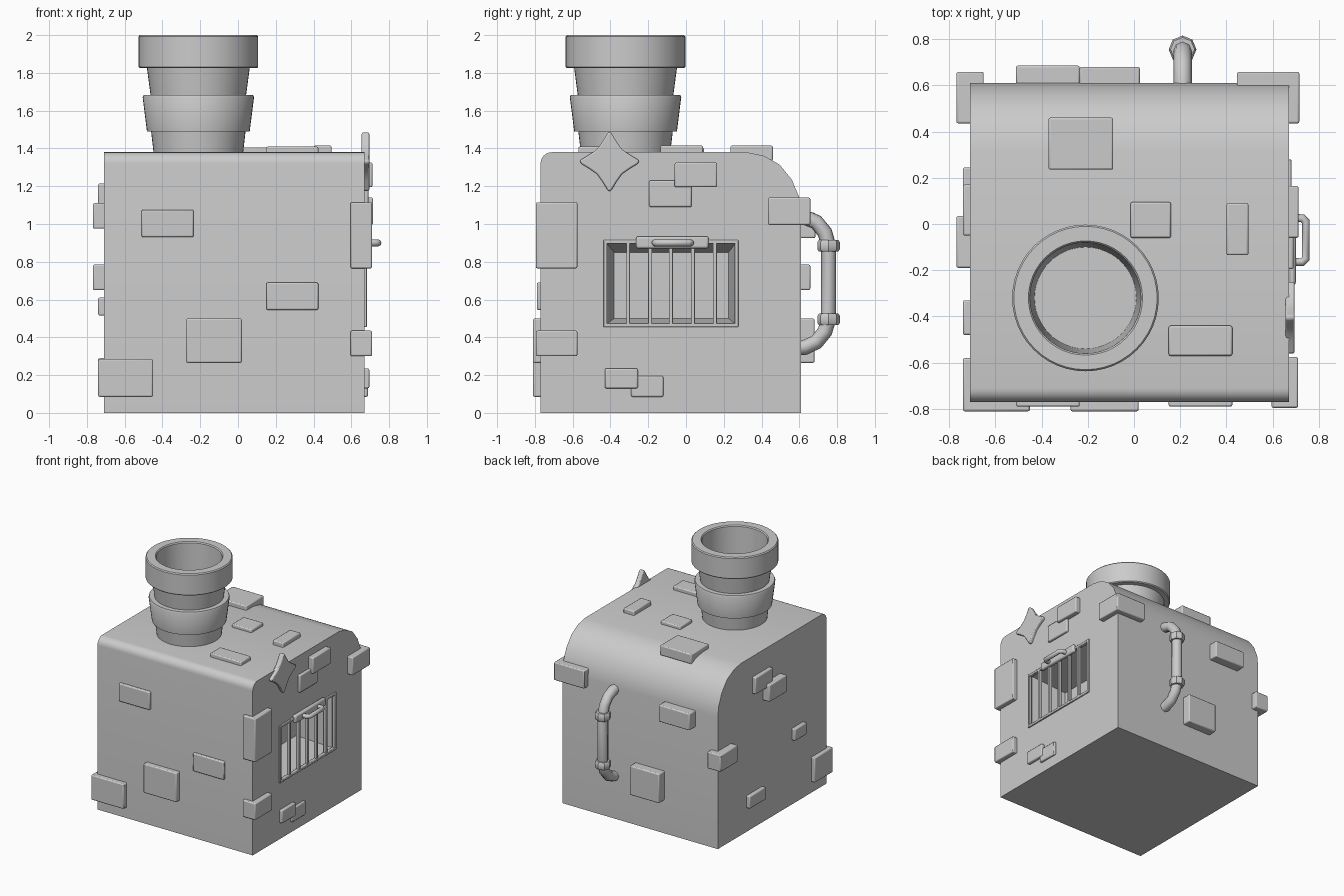
import bpy, bmesh, math
from math import sin, cos, pi

if "Cube" in bpy.data.objects:
    bpy.data.objects.remove(bpy.data.objects["Cube"])


def make(name, verts, faces, smooth=True, bevel=0):
    me = bpy.data.meshes.new(name)
    me.from_pydata(verts, [], faces)
    bm = bmesh.new()
    bm.from_mesh(me)
    bmesh.ops.recalc_face_normals(bm, faces=bm.faces)
    bm.to_mesh(me)
    bm.free()
    ob = bpy.data.objects.new(name, me)
    bpy.context.collection.objects.link(ob)
    if bevel:
        m = ob.modifiers.new("bevel", 'BEVEL')
        m.width, m.segments, m.limit_method = bevel, 2, 'ANGLE'
    if smooth:
        bpy.ops.object.select_all(action='DESELECT')
        ob.select_set(True)
        bpy.context.view_layer.objects.active = ob
        bpy.ops.object.shade_smooth_by_angle(angle=math.radians(35))
    return ob


def prism(name, yz, x0, x1, bevel=0):
    """Extrude a yz profile along x."""
    n = len(yz)
    verts = [(x, y, z) for x in (x0, x1) for y, z in yz]
    faces = [tuple(range(n)), tuple(range(n, 2 * n))]
    faces += [(i, (i + 1) % n, (i + 1) % n + n, i + n) for i in range(n)]
    return make(name, verts, faces, bevel=bevel)


def box(name, x0, x1, y0, y1, z0, z1, bevel=0.008):
    return prism(name, [(y0, z0), (y1, z0), (y1, z1), (y0, z1)], x0, x1, bevel)


def lathe(name, prof, cx, cy, n, closed=False):
    """Revolve (radius, z) points about a vertical axis."""
    k = len(prof)
    verts = [(cx + r * cos(2 * pi * i / n), cy + r * sin(2 * pi * i / n), z)
             for i in range(n) for r, z in prof]
    faces = [(i * k + j, (i + 1) % n * k + j, (i + 1) % n * k + j + 1, i * k + j + 1)
             for i in range(n) for j in range(k - 1)]
    if not closed:
        faces += [tuple(i * k + e for i in range(n)) for e in (0, k - 1)]
    return make(name, verts, faces)


def tube(name, pts, r, res):
    cu = bpy.data.curves.new(name, 'CURVE')
    cu.dimensions = '3D'
    cu.bevel_depth, cu.bevel_resolution, cu.use_fill_caps = r, res, True
    sp = cu.splines.new('POLY')
    sp.points.add(len(pts) - 1)
    for p, co in zip(sp.points, pts):
        p.co = (*co, 1)
    ob = bpy.data.objects.new(name, cu)
    bpy.context.collection.objects.link(ob)
    return ob


# Body: side profile with small front rounding and a big rear shoulder
front = [(-0.71 - 0.06 * sin(a), 1.32 + 0.06 * cos(a)) for a in [i * pi / 12 for i in range(7)]]
rear = [(0.61, 0), (0.61, 1.06), (0.60, 1.14), (0.56, 1.235), (0.495, 1.315), (0.41, 1.362), (0.32, 1.38)]
body = prism("body", [(-0.77, 0)] + rear + front, -0.71, 0.67)

# Tapered window recess cut into the right side
o, q = (-0.435, 0.275, 0.46, 0.915), (-0.38, 0.225, 0.50, 0.85)
rings = [(0.75, o), (0.64, o), (0.36, q)]
verts = [(x, y, z) for x, (a, b, c, d) in rings for y, z in ((a, c), (b, c), (b, d), (a, d))]
faces = [(0, 1, 2, 3), (8, 9, 10, 11)]
faces += [(s + i, s + (i + 1) % 4, s + 4 + (i + 1) % 4, s + 4 + i) for s in (0, 4) for i in range(4)]
cutter = make("recess_cutter", verts, faces, smooth=False)
cutter.hide_render = True
mod = body.modifiers.new("recess", 'BOOLEAN')
mod.operation, mod.object, mod.solver = 'DIFFERENCE', cutter, 'EXACT'
bpy.context.view_layer.objects.active = body
bpy.ops.object.modifier_move_to_index(modifier="recess", index=0)
bpy.ops.object.modifier_apply(modifier="recess")
bpy.data.objects.remove(cutter)

# Chimney: stepped hollow stack
lathe("chimney", [(0.235, 1.36), (0.25, 1.49), (0.272, 1.49), (0.295, 1.672), (0.29, 1.682),
                  (0.253, 1.682), (0.272, 1.825), (0.31, 1.825), (0.317, 1.832), (0.317, 1.992),
                  (0.31, 2.0), (0.247, 2.0), (0.24, 1.992), (0.22, 1.41)], -0.21, -0.32, 48)

# Grate: frame and vertical bars
for i, y in enumerate((-0.427, -0.306, -0.19, -0.08, 0.037, 0.153, 0.268)):
    box(f"grate_bar_{i}", 0.655, 0.682, y - 0.01, y + 0.01, 0.455, 0.915, 0.004)
for i, z in enumerate((0.465, 0.905)):
    box(f"grate_rail_{i}", 0.655, 0.682, -0.437, 0.278, z - 0.01, z + 0.01, 0.004)

# Grate handle
box("handle_plate", 0.668, 0.70, -0.265, 0.12, 0.87, 0.935, 0.012)
tube("handle", [(0.69, -0.165, 0.90), (0.728, -0.165, 0.90), (0.743, -0.15, 0.90),
                (0.743, 0.01, 0.90), (0.728, 0.025, 0.90), (0.69, 0.025, 0.90)], 0.018, 2)

# Four-pointed star plate with concave sides
star = []
for k in range(4):
    a = k * pi / 2
    for u, v in ((0.155, -0.008), (0.155, 0.008), (0.105, 0.038), (0.066, 0.066), (0.038, 0.105)):
        star.append((-0.405 + u * cos(a) - v * sin(a), 1.33 + u * sin(a) + v * cos(a)))
prism("star", star, 0.655, 0.695, 0.008)

# Rear pipe with two collars
yz = [(0.55, 1.04), (0.63, 1.035), (0.69, 1.01), (0.735, 0.955), (0.755, 0.885),
      (0.755, 0.495), (0.735, 0.43), (0.69, 0.375), (0.63, 0.347), (0.55, 0.34)]
tube("pipe", [(0.21, y, z) for y, z in yz], 0.04, 2)
for i, z in enumerate((0.885, 0.495)):
    lathe(f"pipe_collar_{i}", [(0.038, z - 0.03), (0.052, z - 0.03), (0.06, z - 0.018),
                               (0.06, z + 0.018), (0.052, z + 0.03), (0.038, z + 0.03)], 0.21, 0.755, 8)

# Flat bricks per side: two spans on the face, then outer level; depth goes into the wall
sides = {
    "front": [(-0.51, -0.235, 0.93, 1.075, -0.79), (0.15, 0.425, 0.545, 0.69, -0.79),
              (-0.275, 0.02, 0.265, 0.50, -0.81)],
    "back": [(-0.51, -0.235, 0.925, 1.06, 0.685), (-0.235, 0.025, 0.265, 0.50, 0.68)],
    "right": [(-0.195, 0.03, 1.09, 1.23, 0.69), (-0.06, 0.165, 1.195, 1.325, 0.712),
              (-0.43, -0.255, 0.13, 0.235, 0.695), (-0.29, -0.12, 0.085, 0.195, 0.688)],
    "left": [(-0.19, 0.035, 0.975, 1.11, -0.768), (-0.05, 0.17, 1.08, 1.215, -0.74),
             (-0.48, -0.33, 0.515, 0.61, -0.74), (0.04, 0.245, 0.19, 0.29, -0.74)],
    "top": [(-0.37, -0.09, 0.235, 0.46, 1.415), (-0.015, 0.16, -0.06, 0.095, 1.405),
            (0.40, 0.495, -0.135, 0.09, 1.415), (0.15, 0.425, -0.57, -0.44, 1.41)],
}
wall = {"front": -0.75, "back": 0.59, "right": 0.65, "left": -0.69, "top": 1.335}
for side, bricks in sides.items():
    for i, (a, b, c, d, lvl) in enumerate(bricks):
        s = sorted((lvl, wall[side]))
        name = f"{side}_brick_{i}"
        if side in ("front", "back"):
            box(name, a, b, *s, c, d)
        elif side == "top":
            box(name, a, b, c, d, *s)
        else:
            box(name, *s, a, b, c, d)

# Bricks wrapping the vertical corners
for i, b in enumerate([(-0.74, -0.45, -0.81, -0.58, 0.085, 0.285), (0.595, 0.71, -0.795, -0.575, 0.765, 1.115),
                       (0.595, 0.71, -0.795, -0.575, 0.30, 0.435), (0.445, 0.715, 0.435, 0.658, 0.995, 1.14),
                       (-0.768, -0.65, 0.435, 0.658, 0.65, 0.785)]):
    box(f"corner_brick_{i}", *b)
